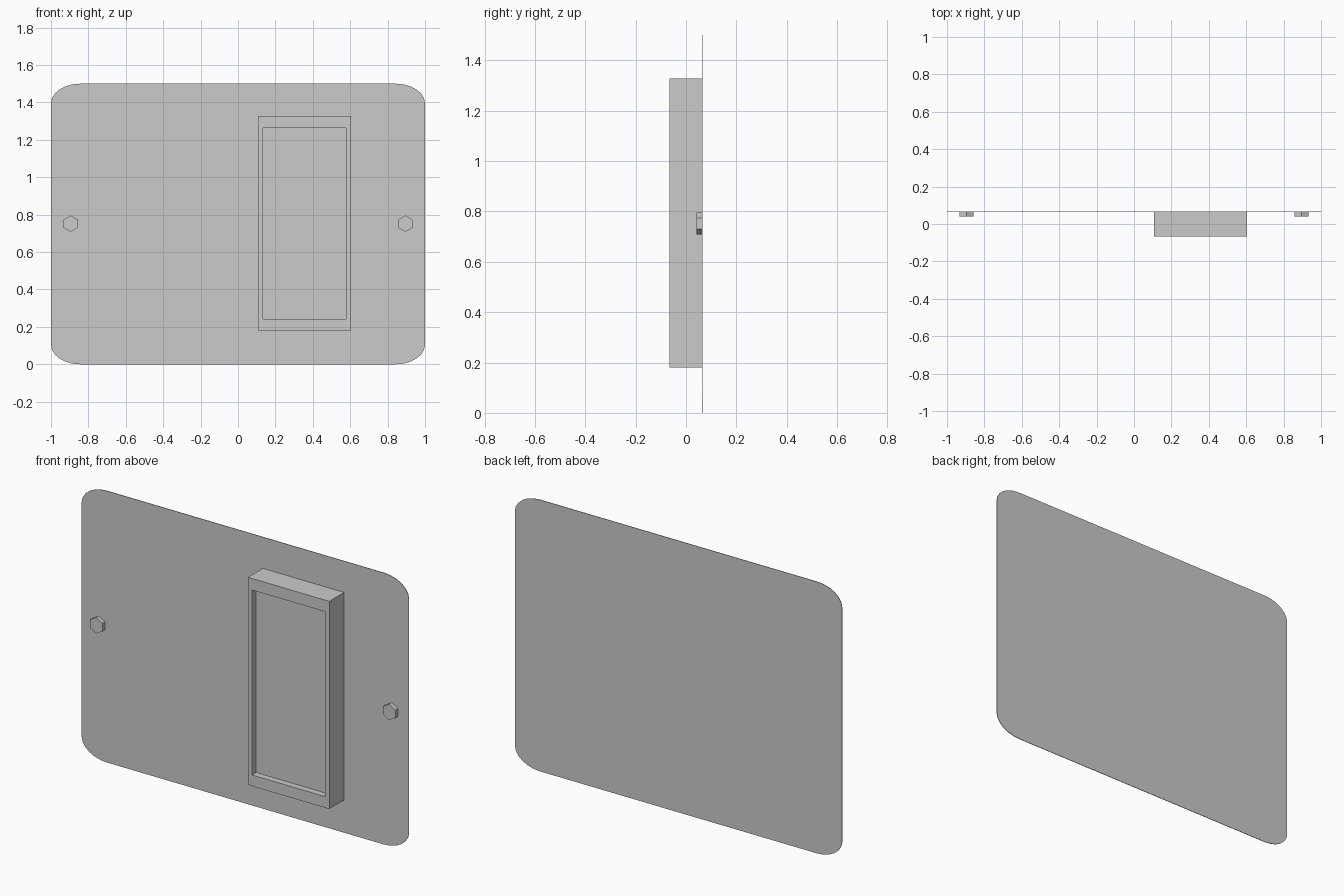
import bpy, bmesh
from math import cos, sin, pi

if "Cube" in bpy.data.objects:
    bpy.data.objects.remove(bpy.data.objects["Cube"])

BACK = 0.066  # rear plane of the plate


def prism(name, outline, y0, y1):
    """Extrude an (x, z) outline along y and return object + bmesh-built mesh."""
    bm = bmesh.new()
    face = bm.faces.new([bm.verts.new((x, y0, z)) for x, z in outline])
    ext = bmesh.ops.extrude_face_region(bm, geom=[face], use_keep_orig=True)
    verts = [g for g in ext["geom"] if isinstance(g, bmesh.types.BMVert)]
    bmesh.ops.translate(bm, verts=verts, vec=(0, y1 - y0, 0))
    bmesh.ops.recalc_face_normals(bm, faces=bm.faces)
    mesh = bpy.data.meshes.new(name)
    bm.to_mesh(mesh)
    bm.free()
    obj = bpy.data.objects.new(name, mesh)
    bpy.context.collection.objects.link(obj)
    return obj


def rect(x0, x1, z0, z1):
    return [(x0, z0), (x1, z0), (x1, z1), (x0, z1)]


# Thin backing plate with elliptical corners
rx, rz, steps = 0.155, 0.105, 6
plate_outline = []
for i, (sx, sz) in enumerate([(1, 1), (-1, 1), (-1, -1), (1, -1)]):
    for k in range(steps + 1):
        a = (i + k / steps) * pi / 2
        plate_outline.append((sx * (1 - rx) + rx * cos(a),
                              0.75 + sz * (0.75 - rz) + rz * sin(a)))
prism("back_plate", plate_outline, BACK - 0.003, BACK)

# Raised panel box with a shallow recess in its front face
box = prism("panel_box", rect(0.107, 0.604, 0.18, 1.327), -BACK, BACK - 0.002)
cutter = prism("recess_cutter", rect(0.133, 0.578, 0.242, 1.263), -0.2, -0.031)
cutter.hide_render = True
cutter.hide_viewport = True
mod = box.modifiers.new("recess", "BOOLEAN")
mod.operation = "DIFFERENCE"
mod.solver = "EXACT"
mod.object = cutter

# Hexagonal bolt heads at both sides
for side, sx in (("left", -1), ("right", 1)):
    hexagon = [(sx * 0.895 + 0.044 * cos(pi / 6 + k * pi / 3),
                0.752 + 0.044 * sin(pi / 6 + k * pi / 3)) for k in range(6)]
    prism(side + "_bolt_head", hexagon, 0.041, BACK - 0.002)
